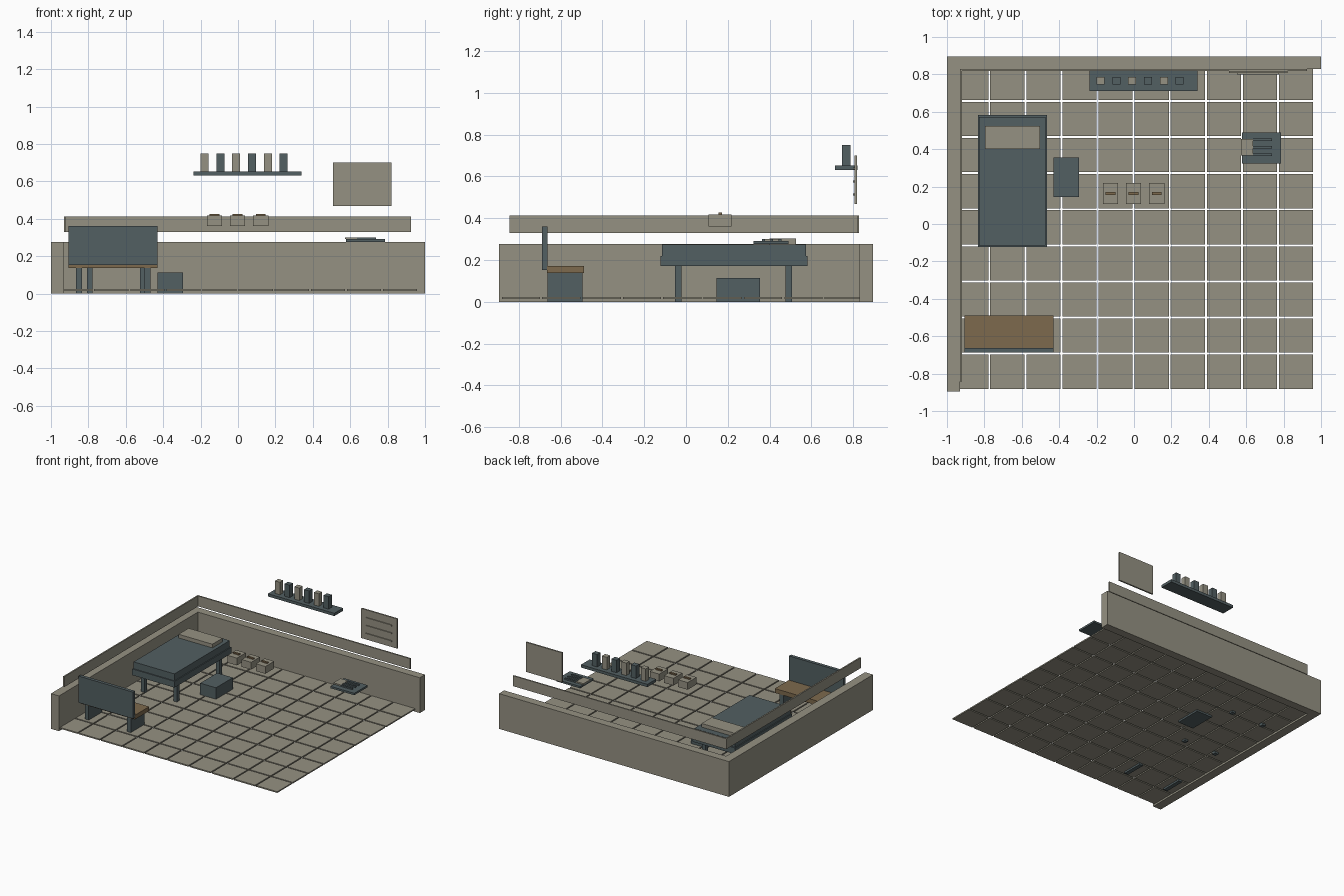
import bpy, bmesh


def material(name, rgb):
    m = bpy.data.materials.new(name)
    m.diffuse_color = (*rgb, 1)
    return m


BEIGE = material("warm_grey", (0.30, 0.285, 0.225))
SLATE = material("dark_slate", (0.085, 0.115, 0.122))
BROWN = material("wood_brown", (0.205, 0.142, 0.075))


def boxes(name, mat, *spans):
    """One object made of boxes, each given as (x0, x1, y0, y1, z0, z1)."""
    bm = bmesh.new()
    for x0, x1, y0, y1, z0, z1 in spans:
        verts = bmesh.ops.create_cube(bm, size=1)["verts"]
        for v in verts:
            v.co = (x1 if v.co.x > 0 else x0,
                    y1 if v.co.y > 0 else y0,
                    z1 if v.co.z > 0 else z0)
    me = bpy.data.meshes.new(name)
    bm.to_mesh(me)
    bm.free()
    me.materials.append(mat)
    ob = bpy.data.objects.new(name, me)
    bpy.context.collection.objects.link(ob)
    return ob


# Floor: separate thin tiles with open joints
P, G = 0.193, 0.005
X0, Y0 = -0.967, -0.886
boxes("floor_tiles", BEIGE, *[
    (X0 + i * P + G, X0 + (i + 1) * P - G, Y0 + j * P + G, Y0 + (j + 1) * P - G, 0.014, 0.024)
    for i in range(10) for j in range(9)])

# Low walls and the floating rail strips above them
boxes("back_wall", BEIGE, (-1, 1, 0.83, 0.895, 0, 0.277))
boxes("left_wall", BEIGE, (-1, -0.93, -0.895, 0.83, 0, 0.277))
boxes("back_rail", BEIGE, (-0.93, 0.925, 0.817, 0.828, 0.33, 0.412))
boxes("left_rail", BEIGE, (-0.93, -0.919, -0.843, 0.823, 0.33, 0.412))

# Bed
boxes("bed_frame", SLATE, (-0.835, -0.466, -0.122, 0.582, 0.171, 0.22))
boxes("mattress", SLATE, (-0.828, -0.473, -0.114, 0.573, 0.22, 0.274))
boxes("pillow", BEIGE, (-0.797, -0.503, 0.40, 0.525, 0.274, 0.303))
boxes("bed_legs", SLATE, *[
    (x - 0.015, x + 0.015, y - 0.016, y + 0.016, 0, 0.171)
    for x in (-0.792, -0.509) for y in (-0.037, 0.491)])

# Bench facing the back wall
boxes("bench_seat", BROWN, (-0.905, -0.431, -0.665, -0.488, 0.137, 0.171))
boxes("bench_back", SLATE, (-0.905, -0.431, -0.688, -0.662, 0.152, 0.361))
boxes("bench_legs", SLATE, *[
    (x - 0.016, x + 0.016, -0.663, -0.495, 0, 0.137) for x in (-0.85, -0.484)])

# Stool block beside the bed
boxes("bedside_block", SLATE, (-0.43, -0.293, 0.145, 0.355, 0, 0.114))

# Three small cases with a handle on the lid
for k in range(3):
    cx = -0.126 + k * 0.1235
    boxes(f"case_{k + 1}", BEIGE, (cx - 0.041, cx + 0.041, 0.108, 0.218, 0.36, 0.417))
    boxes(f"case_handle_{k + 1}", BROWN, (cx - 0.026, cx + 0.026, 0.155, 0.171, 0.417, 0.426))

# Shelf with six alternating containers
boxes("shelf", SLATE, (-0.238, 0.339, 0.712, 0.82, 0.63, 0.652))
for k in range(6):
    x = -0.2 + k * 0.0845
    boxes(f"container_{k + 1}", (BEIGE, SLATE)[k % 2],
          (x, x + 0.043, 0.745, 0.786, 0.652, 0.75))

# Notice board with three raised lines
boxes("notice_board", BEIGE, (0.507, 0.82, 0.806, 0.818, 0.467, 0.70))
boxes("board_lines", BEIGE, *[
    (0.55, 0.775, 0.799, 0.806, z - 0.005, z + 0.005) for z in (0.637, 0.575, 0.513)])

# Tray with a paper slip and three thin bars
boxes("tray", SLATE, (0.577, 0.785, 0.323, 0.49, 0.276, 0.291))
boxes("paper_slip", BEIGE, (0.573, 0.637, 0.366, 0.455, 0.291, 0.301))
boxes("tray_bars", SLATE, *[
    (0.637, 0.737, y - 0.007, y + 0.007, 0.291, 0.301) for y in (0.37, 0.41, 0.45)])
